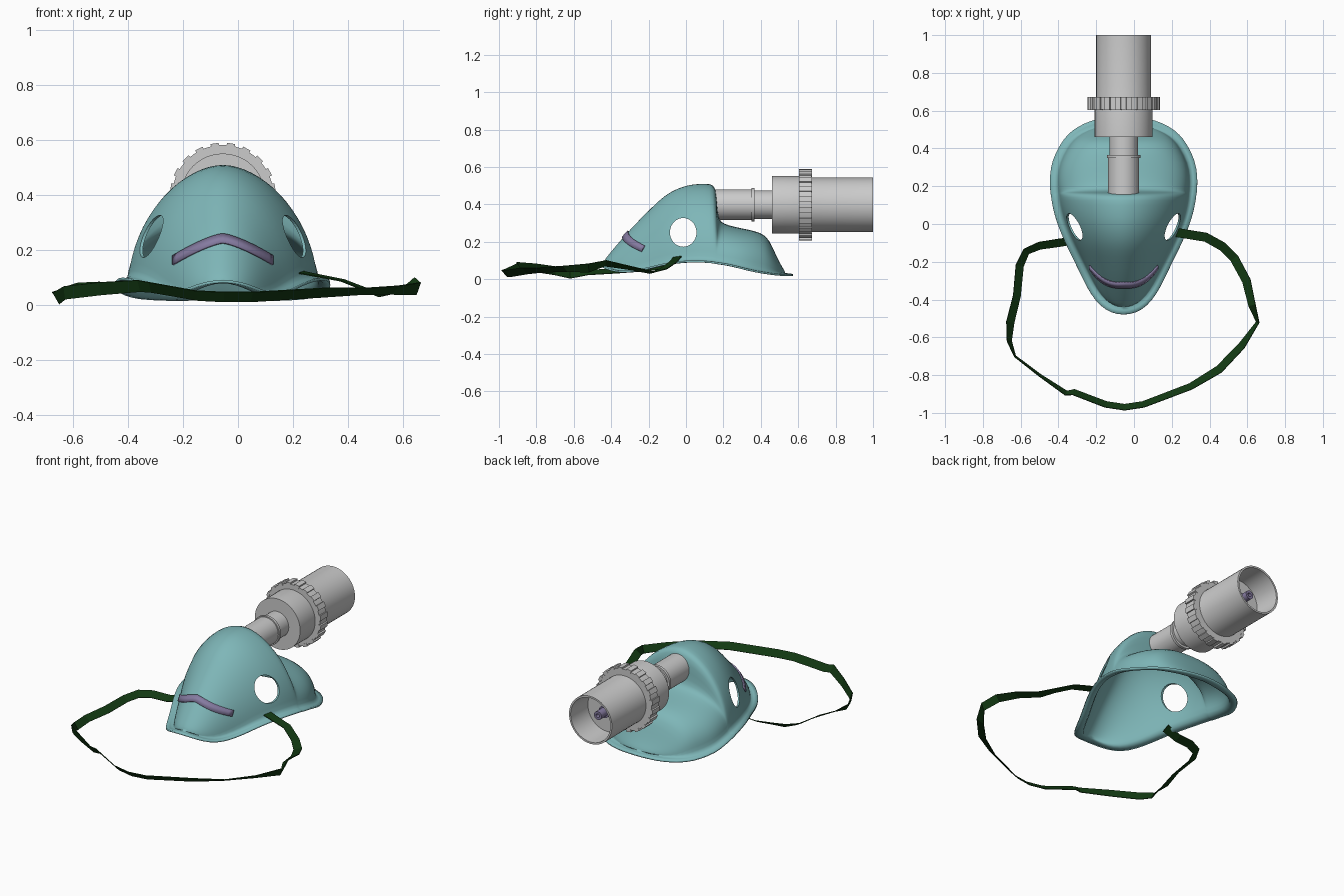
import bpy, bmesh, math
from mathutils import Vector
from mathutils.bvhtree import BVHTree

if "Cube" in bpy.data.objects:
    bpy.data.objects.remove(bpy.data.objects["Cube"])

CX, CZ = -0.055, 0.398      # mask centre line and tube axis height


def material(name, rgb):
    m = bpy.data.materials.new(name)
    m.diffuse_color = (*rgb, 1)
    m.use_nodes = True
    m.node_tree.nodes["Principled BSDF"].inputs["Base Color"].default_value = m.diffuse_color
    return m


TEAL = material("teal", (0.21, 0.47, 0.48))
GREY = material("light_grey", (0.6, 0.6, 0.6))
GREEN = material("dark_green", (0.006, 0.04, 0.006))
PURPLE = material("dull_purple", (0.24, 0.2, 0.36))


def make(name, bm, mat, smooth=None):
    bmesh.ops.recalc_face_normals(bm, faces=bm.faces[:])
    me = bpy.data.meshes.new(name)
    bm.to_mesh(me)
    bm.free()
    ob = bpy.data.objects.new(name, me)
    bpy.context.collection.objects.link(ob)
    if mat:
        me.materials.append(mat)
    if smooth:
        bpy.ops.object.select_all(action='DESELECT')
        ob.select_set(True)
        bpy.context.view_layer.objects.active = ob
        bpy.ops.object.shade_smooth_by_angle(angle=math.radians(smooth))
    return ob


def lathe(name, profile, mat, seg=40):
    """Spin (y, radius) points about the tube axis."""
    bm = bmesh.new()
    rings = []
    for y, r in profile:
        rings.append([bm.verts.new((CX + r * math.cos(2 * math.pi * k / seg), y,
                                    CZ + r * math.sin(2 * math.pi * k / seg)))
                      for k in range(seg)])
    for a, b in zip(rings, rings[1:]):
        for k in range(seg):
            j = (k + 1) % seg
            bm.faces.new((a[k], a[j], b[j], b[k]))
    bmesh.ops.remove_doubles(bm, verts=bm.verts[:], dist=1e-5)
    return make(name, bm, mat, 35)


def solidify(ob, thickness):
    mod = ob.modifiers.new("thickness", 'SOLIDIFY')
    mod.thickness = thickness
    mod.offset = 0


# Mask shell: arched sections along y (y, half width, base z, top z, roundness)
SECTIONS = [
    (-.437, 0, .085, .085, 1.1), (-.428, .05, .077, .105, 1.1),
    (-.40, .093, .055, .14, 1.1), (-.35, .133, .036, .20, 1.1),
    (-.28, .170, .036, .28, 1.1), (-.20, .208, .050, .36, 1.1),
    (-.14, .238, .066, .42, 1.1), (-.08, .267, .080, .466, 1.1),
    (0, .302, .090, .50, 1.1), (.07, .324, .092, .507, 1.1),
    (.13, .336, .088, .507, 1.1), (.154, .338, .085, .495, 1.08),
    (.162, .340, .083, .40, 1.0), (.168, .341, .082, .315, .9),
    (.20, .344, .078, .292, .85), (.25, .345, .068, .277, .82),
    (.32, .336, .052, .263, .8), (.40, .295, .036, .246, .8),
    (.44, .265, .030, .212, .8), (.475, .222, .026, .13, .9),
    (.505, .155, .024, .07, 1), (.522, .08, .026, .045, 1), (.528, 0, .028, .028, 1)]
ARC = 18
bm = bmesh.new()
grid = []
for y, w, b, h, e in SECTIONS:
    row = []
    for k in range(ARC + 1):
        t = math.pi * k / ARC
        c, s = math.cos(t), max(math.sin(t), 0)
        x = math.copysign(abs(c) ** e, c) * w
        row.append(bm.verts.new((CX + x, y, b + (h - b) * s ** e)))
    grid.append(row)
for r0, r1 in zip(grid, grid[1:]):
    for k in range(ARC):
        bm.faces.new((r0[k], r0[k + 1], r1[k + 1], r1[k]))

# Flared flange around the open rim
loop = [r[0] for r in grid] + [r[-1] for r in grid[-2:0:-1]]
outer = []
for i, v in enumerate(loop):
    d = loop[(i + 1) % len(loop)].co - loop[i - 1].co
    n = Vector((d.y, -d.x, 0)).normalized()
    outer.append(bm.verts.new(v.co + n * 0.046 + Vector((0, 0, -0.004 if v.co.y > .25 else 0.004))))
for i in range(len(loop)):
    j = (i + 1) % len(loop)
    bm.faces.new((loop[i], outer[i], outer[j], loop[j]))
bmesh.ops.remove_doubles(bm, verts=bm.verts[:], dist=1e-5)
mask = make("mask_shell", bm, TEAL)
mask.data.shade_smooth()
sub = mask.modifiers.new("smooth", 'SUBSURF')
sub.levels = sub.render_levels = 1
solidify(mask, 0.01)

# Nose clip: strip laid on the front of the shell
bpy.context.view_layer.update()
tree = BVHTree.FromObject(mask, bpy.context.evaluated_depsgraph_get())
bm = bmesh.new()
pairs = []
for k in range(25):
    t = k / 12 - 1
    zc = 0.240 - 0.078 * abs(t) ** 1.35
    pair = []
    for dz in (-0.016, 0.016):
        p, n, _, _ = tree.ray_cast(Vector((CX + t * 0.178, -1, zc + dz)), Vector((0, 1, 0)))
        if p:
            pair.append(bm.verts.new(p + n * 0.004))
    if len(pair) == 2:
        pairs.append(pair)
for a, b in zip(pairs, pairs[1:]):
    bm.faces.new((a[0], b[0], b[1], a[1]))
solidify(make("nose_clip", bm, PURPLE, 40), 0.008)

# Round side holes through both cheeks
bm = bmesh.new()
bmesh.ops.create_cone(bm, cap_ends=True, segments=40, radius1=.071, radius2=.071, depth=1.2)
cutter = make("hole_cutter", bm, None)
cutter.rotation_euler = (0, math.pi / 2, 0)
cutter.scale = (1.08, 1, 1)
cutter.location = (CX, -0.015, 0.25)
cutter.hide_render = True
cutter.hide_viewport = True
cut = mask.modifiers.new("holes", 'BOOLEAN')
cut.operation = 'DIFFERENCE'
cut.solver = 'EXACT'
cut.object = cutter

# Narrow connector tube with a bead
lathe("connector_tube", [(.155, 0), (.155, .082), (.350, .082), (.350, .089), (.366, .089),
                         (.366, .076), (.47, .076)], GREY)
# Wide housing with an open, hollow end
lathe("valve_housing", [(.46, .07), (.46, .153), (.61, .153), (.66, .145), (1.0, .145),
                        (1.0, .134), (.84, .130), (.84, 0)], GREY, 48)
# Ribbed collar
lathe("collar_ring", [(.605, .14), (.605, .184), (.672, .184), (.672, .14)], GREY, 60)
bm = bmesh.new()
RIBS = 20
for k in range(RIBS):
    a = 2 * math.pi * (k + .5) / RIBS
    res = bmesh.ops.create_cube(bm, size=1)
    for v in res["verts"]:
        r, s = .183 + v.co.x * .018, v.co.z * .03
        v.co = (CX + r * math.cos(a) - s * math.sin(a), .6385 + v.co.y * .07,
                CZ + r * math.sin(a) + s * math.cos(a))
make("collar_ribs", bm, GREY)
# Jet nozzle inside the open end
lathe("jet_nozzle", [(.835, .036), (.87, .036), (.87, .026), (.93, .026), (.93, .012), (.88, .012), (.88, 0)],
      PURPLE, 12)

# Twisting head strap: (x, y, z, tilt of the ribbon from flat in degrees)
STRAP = [
    (-.30, -.085, .085, 35), (-.40, -.10, .065, 30), (-.50, -.115, .07, 35),
    (-.57, -.145, .065, 40), (-.605, -.22, .055, 30), (-.62, -.38, .045, 35),
    (-.655, -.52, .035, 30), (-.66, -.62, .025, 60), (-.63, -.70, .045, 80),
    (-.50, -.80, .06, 75), (-.36, -.895, .07, 60), (-.32, -.89, .065, 50),
    (-.15, -.955, .035, 48), (-.05, -.97, .03, 48), (.05, -.955, .03, 48),
    (.30, -.86, .045, 45), (.45, -.77, .05, 30), (.57, -.645, .055, 40),
    (.655, -.52, .06, 70), (.625, -.43, .085, 40), (.595, -.30, .06, 20),
    (.53, -.18, .035, 10), (.47, -.12, .055, 0), (.38, -.07, .09, 5), (.225, -.045, .12, 10)]
bm = bmesh.new()
pts = [Vector(p[:3]) for p in STRAP]
edge = []
for i, p in enumerate(pts):
    d = pts[min(i + 1, len(pts) - 1)] - pts[max(i - 1, 0)]
    side = Vector((d.y, -d.x, 0)).normalized()      # points away from the loop
    a = math.radians(STRAP[i][3])
    off = (side * math.cos(a) + Vector((0, 0, 1)) * math.sin(a)) * 0.024
    edge.append((bm.verts.new(p - off), bm.verts.new(p + off)))
for a, b in zip(edge, edge[1:]):
    bm.faces.new((a[0], b[0], b[1], a[1]))
solidify(make("head_strap", bm, GREEN), 0.004)
